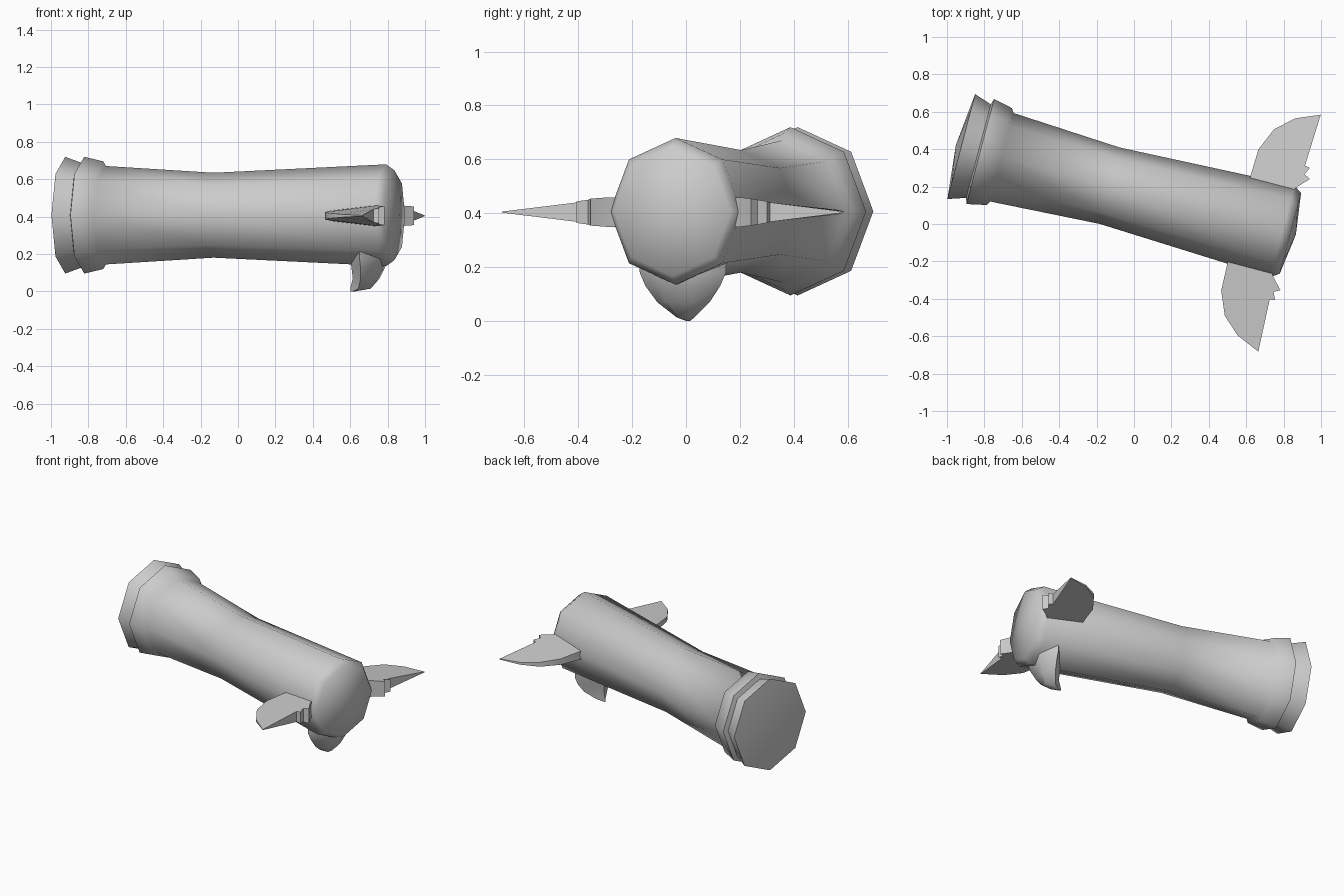
import bpy, bmesh, math
from mathutils import Matrix, Vector

if "Cube" in bpy.data.objects:
    bpy.data.objects.remove(bpy.data.objects["Cube"])

grey = bpy.data.materials.new("plain grey")
grey.diffuse_color = (0.6, 0.6, 0.6, 1)
grey.use_nodes = True
grey.node_tree.nodes["Principled BSDF"].inputs["Base Color"].default_value = grey.diffuse_color

# Local frame: x runs along the barrel, y sideways, z up
FRAME = Matrix.Translation((-0.15, 0.21, 0)) @ Matrix.Rotation(math.atan2(-0.255, 0.967), 4, 'Z')
MID_Z = 0.4075


def make(name, rings, closed_ends=True, angle=50):
    """Skin a list of equally long point loops; one-point loops become tips."""
    bm = bmesh.new()
    loops = [[bm.verts.new(Vector(p)) for p in ring] for ring in rings]
    for a, b in zip(loops, loops[1:]):
        n = max(len(a), len(b))
        for i in range(n):
            j = (i + 1) % n
            if len(a) == 1:
                bm.faces.new((a[0], b[j], b[i]))
            elif len(b) == 1:
                bm.faces.new((a[i], a[j], b[0]))
            else:
                bm.faces.new((a[i], a[j], b[j], b[i]))
    if closed_ends:
        for end in (loops[0], loops[-1]):
            if len(end) > 2:
                bm.faces.new(end)
    bmesh.ops.recalc_face_normals(bm, faces=bm.faces)
    mesh = bpy.data.meshes.new(name)
    bm.to_mesh(mesh)
    bm.free()
    obj = bpy.data.objects.new(name, mesh)
    bpy.context.collection.objects.link(obj)
    mesh.materials.append(grey)
    obj.matrix_world = FRAME
    bpy.ops.object.select_all(action='DESELECT')
    obj.select_set(True)
    bpy.context.view_layer.objects.active = obj
    bpy.ops.object.shade_smooth_by_angle(angle=math.radians(angle))
    return obj


def octagon(t, r):
    """Slightly narrow octagon with a corner on top, r = vertical radius."""
    if r == 0:
        return [(t, 0, MID_Z)]
    return [(t, 0.93 * r * math.cos(k * math.pi / 4), MID_Z + r * math.sin(k * math.pi / 4))
            for k in range(8)]


# Waisted barrel with rounded front cap, collar and rear rim
profile = [(-0.83, 0), (-0.80, 0.312), (-0.705, 0.278), (-0.695, 0.312),
           (-0.59, 0.288), (-0.575, 0.263), (0.02, 0.227), (0.975, 0.272),
           (1.02, 0.24), (1.05, 0)]
make("barrel", [octagon(t, r) for t, r in profile], angle=62)

# Side fins: (along, out, half thickness), thin leading edge, stepped trailing edge
fin_outline = [(0.734, 0.20, 0.03), (0.740, 0.39, 0.02), (0.793, 0.515, 0.015),
               (0.886, 0.60, 0.008), (1.015, 0.655, 0.002), (1.003, 0.37, 0.036),
               (1.031, 0.365, 0.040), (1.013, 0.325, 0.046), (1.046, 0.307, 0.050),
               (0.992, 0.25, 0.055), (0.96, 0.20, 0.055)]
for name, side in (("left_fin", 1), ("right_fin", -1)):
    make(name, [[(t, side * s, MID_Z - 0.003 + k * h) for t, s, h in fin_outline]
                for k in (-1, 1)], angle=40)

# Bottom fin: wide at the root, tapering to a swept-back tip
# (height, rear, widest, front, half width)
levels = [(0.27, 0.77, 0.87, 0.97, 0.17), (0.18, 0.775, 0.87, 0.965, 0.165),
          (0.13, 0.782, 0.87, 0.95, 0.143), (0.07, 0.79, 0.86, 0.925, 0.10),
          (0.015, 0.776, 0.83, 0.885, 0.035), (0.0, 0.776, 0.79, 0.80, 0.006)]
make("bottom_fin", [[(a, 0, z), (m, w, z), (f, w * 0.5, z), (f, -w * 0.5, z), (m, -w, z)]
                    for z, a, m, f, w in levels], angle=50)
